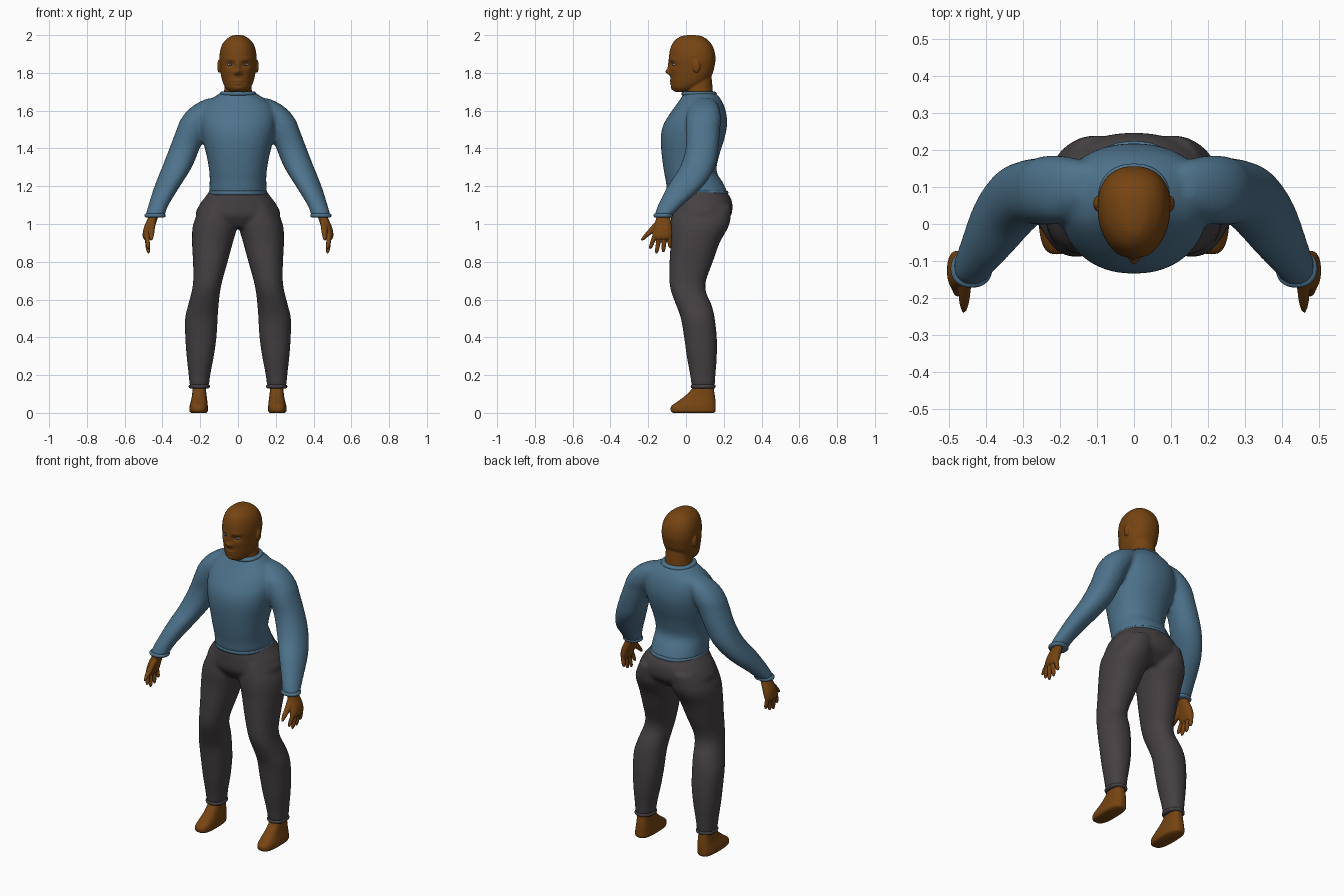
import bpy, bmesh
from math import cos, sin, pi, exp, copysign

cube = bpy.data.objects.get("Cube")
if cube:
    bpy.data.objects.remove(cube, do_unlink=True)


def material(name, rgb):
    mat = bpy.data.materials.new(name)
    mat.use_nodes = True
    colour = (*rgb, 1)
    mat.diffuse_color = colour
    mat.node_tree.nodes["Principled BSDF"].inputs["Base Color"].default_value = colour
    return mat


SKIN = material("brown skin", (.18, .058, .006))
KNIT = material("blue knit", (.075, .17, .26))
CLOTH = material("charcoal cloth", (.06, .052, .055))
WHITE = material("eye white", (.35, .37, .4))
IRIS = material("blue iris", (.05, .12, .25))


def smooth_rows(rows, steps):
    """Catmull-Rom interpolation between cross-section rows."""
    ext = [rows[0], *rows, rows[-1]]
    out = []
    for a, b, c, d in zip(ext, ext[1:], ext[2:], ext[3:]):
        for i in range(steps):
            t = i / steps
            out.append([q + t * ((r - p) / 2 + t * ((2 * p - 5 * q + 4 * r - s) / 2
                        + t * (3 * q - p - 3 * r + s) / 2))
                        for p, q, r, s in zip(a, b, c, d)])
    return out + [list(rows[-1])]


def loft(bm, rows, side=1, power=2.2, egg=0.0, sides=48, steps=5):
    """Stack rounded sections; each row is z, x min, x max, y min, y max."""
    rings = []
    for z, x0, x1, y0, y1 in smooth_rows(rows, steps):
        ring = []
        for i in range(sides):
            c, s = cos(2 * pi * i / sides), sin(2 * pi * i / sides)
            u = copysign(abs(c) ** (2 / power), c) * (1 + egg * s)
            v = copysign(abs(s) ** (2 / power), s)
            x = (x0 + x1 + u * (x1 - x0)) / 2
            y = (y0 + y1 + v * (y1 - y0)) / 2
            ring.append(bm.verts.new((side * x, y, z)))
        rings.append(ring)
    for low, high in zip(rings, rings[1:]):
        for i in range(sides):
            j = (i + 1) % sides
            bm.faces.new((low[i], low[j], high[j], high[i]))
    bm.faces.new(rings[0])
    bm.faces.new(rings[-1])


def ball(bm, centre, radii):
    made = bmesh.ops.create_uvsphere(bm, u_segments=24, v_segments=16, radius=1)
    for v in made["verts"]:
        v.co = [c + r * k for c, r, k in zip(centre, radii, v.co)]


def finish(name, bm, mat, voxel=0, relax=4):
    """Make the object; a voxel size fuses overlapping volumes into one skin."""
    bmesh.ops.recalc_face_normals(bm, faces=bm.faces)
    mesh = bpy.data.meshes.new(name)
    bm.to_mesh(mesh)
    bm.free()
    mesh.materials.append(mat)
    mesh.shade_smooth()
    obj = bpy.data.objects.new(name, mesh)
    bpy.context.collection.objects.link(obj)
    if voxel:
        fuse = obj.modifiers.new("fuse", "REMESH")
        fuse.mode, fuse.voxel_size, fuse.use_smooth_shade = "VOXEL", voxel, True
        soft = obj.modifiers.new("soften", "SMOOTH")
        soft.factor, soft.iterations = .5, relax
    return obj


def centred(rows):
    return [(z, -w, w, y0, y1) for z, w, y0, y1 in rows]


def band(name, row, mat, side=1, half=.011, swell=.005):
    """Rolled edge of a garment."""
    z, x0, x1, y0, y1 = row
    rows = [(z + k * half, x0 - g, x1 + g, y0 - g, y1 + g)
            for k, g in ((-1, -swell), (-.6, swell * .6), (0, swell), (.6, swell * .6), (1, -swell))]
    bm = bmesh.new()
    loft(bm, rows, side, steps=2)
    finish(name, bm, mat)


# Sweater: torso and both sleeves fused together
torso = centred([(1.165, .153, -.1, .222), (1.22, .15, -.106, .195), (1.28, .152, -.117, .162),
                 (1.36, .166, -.128, .175), (1.45, .188, -.134, .203), (1.52, .2, -.122, .217),
                 (1.58, .2, -.088, .214), (1.63, .18, -.052, .2), (1.67, .13, -.025, .178),
                 (1.695, .09, -.01, .155)])
sleeve = [(1.665, .08, .16, .06, .14), (1.64, .08, .215, .035, .165), (1.6, .1, .268, .01, .18),
          (1.55, .13, .305, 0, .185), (1.5, .16, .325, -.002, .18), (1.4, .203, .363, -.002, .172),
          (1.3, .245, .402, -.033, .152), (1.2, .307, .442, -.097, .09),
          (1.1, .368, .474, -.148, -.018), (1.045, .388, .49, -.167, -.075)]
bm = bmesh.new()
loft(bm, torso)
for side in (1, -1):
    loft(bm, sleeve, side)
finish("sweater", bm, KNIT, .01, 6)
band("sweater_collar", (1.69, -.092, .092, -.02, .158), KNIT)
band("sweater_hem", torso[0], KNIT, swell=.002)

# Trousers: hips and both legs fused together
hips = centred([(1.19, .14, -.075, .19), (1.15, .168, -.088, .23), (1.1, .205, -.09, .246),
                (1.04, .22, -.086, .235), (.98, .13, -.045, .17)])
leg = [(1.1, .02, .19, -.07, .24), (1.0, .003, .237, -.083, .23), (.9, .028, .243, -.082, .178),
       (.8, .055, .238, -.087, .142), (.7, .083, .237, -.088, .106), (.64, .095, .246, -.078, .106),
       (.57, .103, .264, -.052, .136), (.5, .108, .28, -.027, .152), (.4, .114, .279, -.01, .163),
       (.3, .128, .272, .004, .163), (.2, .147, .261, .022, .156), (.14, .154, .256, .03, .152)]
bm = bmesh.new()
loft(bm, hips)
for side in (1, -1):
    loft(bm, leg, side)
finish("trousers", bm, CLOTH, .01, 5)

# Hands, feet and garment edges on each side
palm = [(1.08, .41, .46, -.145, -.09), (1.03, .425, .478, -.158, -.083), (.98, .443, .499, -.17, -.074),
        (.94, .455, .505, -.178, -.073), (.92, .462, .5, -.17, -.08)]
thumb = [(1.01, .435, .47, -.165, -.12), (.975, .44, .474, -.195, -.145),
         (.94, .445, .472, -.225, -.192), (.913, .453, .465, -.242, -.225)]
fingers = [(-.164, -.19, .868), (-.139, -.157, .843), (-.113, -.12, .85), (-.088, -.084, .872)]
foot = [(0, .168, .248, -.068, .148), (.01, .16, .257, -.08, .156), (.035, .16, .256, -.078, .157),
        (.06, .162, .25, -.045, .156), (.09, .166, .244, -.005, .153), (.13, .17, .24, .032, .147),
        (.17, .17, .24, .035, .145)]
for side, label in ((1, "left"), (-1, "right")):
    bm = bmesh.new()
    loft(bm, palm, side)
    loft(bm, thumb, side, sides=20)
    for base, tip, end in fingers:
        rows = []
        for t, r in ((0, .012), (.5, .012), (.85, .01), (1, .004)):
            x, y = .484 - .01 * t, base + (tip - base) * t
            rows.append((.945 + (end - .945) * t, x - r, x + r, y - r, y + r))
        loft(bm, rows, side, sides=16)
    finish(label + "_hand", bm, SKIN, .004, 3)
    bm = bmesh.new()
    loft(bm, foot, side, power=2.8)
    finish(label + "_foot", bm, SKIN)
    band(label + "_cuff", sleeve[-1], KNIT, side)
    band(label + "_trouser_hem", leg[-1], CLOTH, side)

# Head: skull with sculpted face, neck and ears
skull = centred([(2.0, .015, .01, .045), (1.992, .042, -.03, .088), (1.965, .074, -.065, .125),
                 (1.925, .092, -.084, .148), (1.875, .098, -.09, .156), (1.83, .095, -.086, .15),
                 (1.79, .09, -.083, .138), (1.75, .08, -.08, .11), (1.72, .064, -.075, .06),
                 (1.7, .042, -.058, .01)])
# Face relief: x, z, x spread, z spread, depth
relief = [(0, 1.805, .015, .014, -.024), (0, 1.835, .011, .025, -.011),
          (0, 1.757, .026, .006, -.006), (0, 1.743, .022, .006, -.006), (0, 1.75, .03, .003, .004),
          (0, 1.716, .025, .012, -.006)]
for s in (1, -1):
    relief += [(s * .04, 1.845, .02, .013, .013), (s * .042, 1.873, .025, .009, -.004),
               (s * .018, 1.8, .008, .008, -.006), (s * .055, 1.81, .02, .018, -.003)]
bm = bmesh.new()
loft(bm, skull, egg=.1, sides=120, steps=8)
for v in bm.verts:
    if v.co.y < .02:
        v.co.y += sum(d * exp(-((v.co.x - x) / a) ** 2 - ((v.co.z - z) / b) ** 2)
                      for x, z, a, b, d in relief)
socket = min(v.co.y for v in bm.verts if abs(v.co.x - .04) < .006 and abs(v.co.z - 1.845) < .006)
loft(bm, centred([(1.64, .085, -.005, .15), (1.7, .074, -.002, .142), (1.75, .07, .0, .138),
                  (1.82, .07, .02, .13)]))
for s in (1, -1):
    ball(bm, (s * .1, .055, 1.835), (.01, .02, .034))
finish("head", bm, SKIN, .004, 2)

# Eyes
for side, label in ((1, "left"), (-1, "right")):
    for part, mat, radii, proud in (("eye", WHITE, (.016, .012, .008), .002),
                                    ("iris", IRIS, (.0075, .005, .0075), .0035)):
        bm = bmesh.new()
        ball(bm, (side * .04, socket - proud + radii[1], 1.845), radii)
        finish(label + "_" + part, bm, mat)
